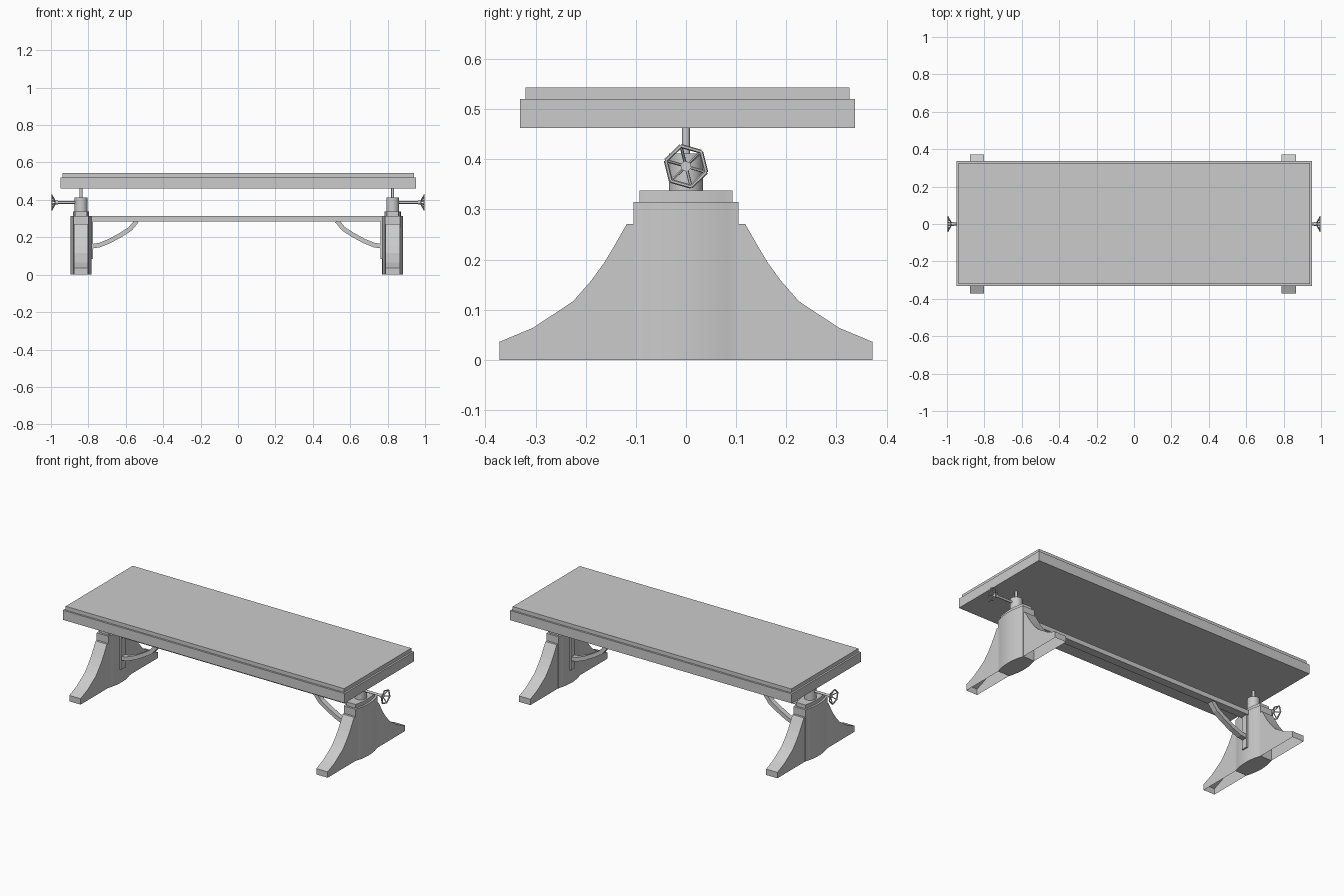
import bpy, math
from mathutils import Vector

if "Cube" in bpy.data.objects:
    bpy.data.objects.remove(bpy.data.objects["Cube"])

OFF = -0.006   # the stand sits slightly off the tabletop centre
LEG_X = 0.833


def mesh_object(name, verts, faces):
    me = bpy.data.meshes.new(name)
    me.from_pydata([tuple(v) for v in verts], [], faces)
    me.update()
    ob = bpy.data.objects.new(name, me)
    bpy.context.collection.objects.link(ob)
    return ob


def smooth(ob, angle=30):
    bpy.ops.object.select_all(action='DESELECT')
    ob.select_set(True)
    bpy.context.view_layer.objects.active = ob
    bpy.ops.object.shade_smooth_by_angle(angle=math.radians(angle))


def box(name, lo, hi):
    lo, hi = Vector(lo), Vector(hi)
    bpy.ops.mesh.primitive_cube_add(size=1, location=(lo + hi) / 2)
    ob = bpy.context.object
    ob.name = name
    ob.scale = hi - lo
    return ob


def rod(name, a, b, r, sides=12):
    a, b = Vector(a), Vector(b)
    d = b - a
    bpy.ops.mesh.primitive_cylinder_add(vertices=sides, radius=r, depth=d.length,
                                        location=(a + b) / 2)
    ob = bpy.context.object
    ob.name = name
    ob.rotation_euler = d.to_track_quat('Z', 'Y').to_euler()
    smooth(ob, 50)
    return ob


def prism(name, outline, place, lo, hi, open_first_edge=False):
    """Extrude a counter-clockwise outline; place(u, v, w) gives the 3D point."""
    n = len(outline)
    verts = [place(u, v, w) for w in (lo, hi) for u, v in outline]
    faces = [list(range(n))[::-1], list(range(n, 2 * n))]
    for i in range(1 if open_first_edge else 0, n):
        j = (i + 1) % n
        faces.append([i, j, n + j, n + i])
    ob = mesh_object(name, verts, faces)
    return fix_normals(ob)


def fix_normals(ob):
    import bmesh
    bm = bmesh.new()
    bm.from_mesh(ob.data)
    bmesh.ops.recalc_face_normals(bm, faces=bm.faces)
    bm.to_mesh(ob.data)
    bm.free()
    return ob


# post cross-section: bulged faces with narrow stepped corners
arc = [(0.040 + 0.016 * (1 - t * t), 0.099 * t) for t in [i / 6 for i in range(-6, 7)]]
half = [(0.036, -0.105), (0.040, -0.105)] + arc + [(0.040, 0.105)]
post_outline = half + [(-x, -y) for x, y in half]

# flared foot side profile, bottom edge first
foot_outline = [(0.10, 0.0), (0.372, 0.0), (0.372, 0.036), (0.305, 0.064),
                (0.225, 0.117), (0.19, 0.157), (0.163, 0.194), (0.145, 0.224),
                (0.118, 0.271), (0.10, 0.271)]

# curved brace centreline from post to stretcher (distance from centre, height)
brace_path = [(0.775, 0.152), (0.735, 0.158), (0.68, 0.18), (0.62, 0.213),
              (0.57, 0.245), (0.535, 0.288)]


def brace_outline():
    pts = [Vector(p) for p in brace_path]
    up, down = [], []
    for i, p in enumerate(pts):
        d = (pts[min(i + 1, len(pts) - 1)] - pts[max(i - 1, 0)]).normalized()
        nrm = Vector((-d.y, d.x)) * 0.012
        up.append(p + nrm)
        down.append(p - nrm)
    return [tuple(p) for p in up + down[::-1]]


# tabletop
box("tabletop_apron", (-0.949, -0.331, 0.462), (0.951, 0.337, 0.52))
box("tabletop_slab", (-0.938, -0.32, 0.52), (0.94, 0.326, 0.543))

# stretcher between the legs
box("stretcher", (OFF - 0.785, -0.025, 0.285), (OFF + 0.785, 0.025, 0.313))

for s, side in ((-1, "left"), (1, "right")):
    cx = OFF + s * LEG_X

    # post and cap
    post = prism(side + "_post", post_outline, lambda u, v, w: (cx + u, v, w), 0, 0.315)
    smooth(post)
    cap = prism(side + "_post_cap", post_outline,
                lambda u, v, w: (cx + u * 0.78, v * 0.885, w), 0.31, 0.338)
    smooth(cap)

    # feet, open underneath
    for t, end in ((-1, "front"), (1, "back")):
        prism(side + "_" + end + "_foot", foot_outline,
              lambda u, v, w: (cx + w, t * u, v), -0.038, 0.038, True)

    # height screw
    rod(side + "_screw_housing", (cx, 0, 0.335), (cx, 0, 0.412), 0.034, 24)
    rod(side + "_screw", (cx, 0, 0.41), (cx, 0, 0.464), 0.008)

    # wall plate and curved brace
    xs = sorted((OFF + s * 0.768, OFF + s * 0.79))
    box(side + "_brace_plate", (xs[0], -0.02, 0.085), (xs[1], 0.02, 0.286))
    prism(side + "_brace", brace_outline(),
          lambda u, v, w: (OFF + s * u, w, v), -0.016, 0.016)

    # crank shaft and dished handwheel
    z = 0.386
    rod(side + "_crank_shaft", (cx, 0, z), (s * 0.97, 0, z), 0.007)
    rod(side + "_wheel_hub", (s * 0.962, 0, z), (s * 0.982, 0, z), 0.010)
    rim = []
    for k in range(6):
        a = math.radians(44 + 60 * k)
        rim.append(Vector((s * 0.995, math.cos(a) * 0.042, z + math.sin(a) * 0.042)))
    for k in range(6):
        rod(side + "_wheel_rim_%d" % k, rim[k], rim[(k + 1) % 6], 0.004, 6)
        rod(side + "_wheel_spoke_%d" % k, (s * 0.973, 0, z), rim[k], 0.003, 6)
